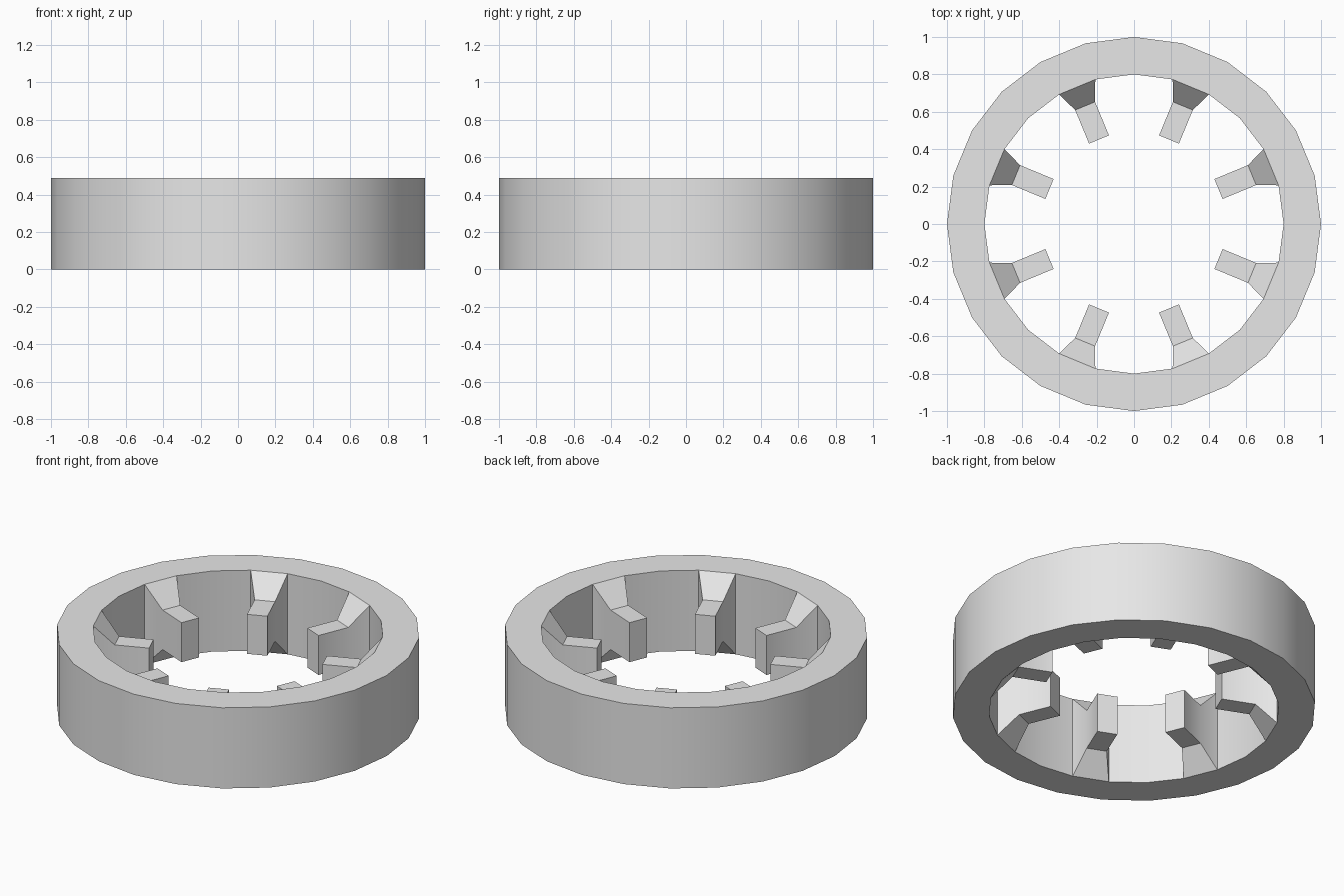
import bpy, bmesh
from math import cos, sin, radians

if "Cube" in bpy.data.objects:
    bpy.data.objects.remove(bpy.data.objects["Cube"])

SIDES = 24
HEIGHT = 0.49
R_OUT, R_IN = 1.0, 0.8

grey = bpy.data.materials.new("light grey")
grey.diffuse_color = (0.8, 0.8, 0.8, 1)
grey.use_nodes = True
grey.node_tree.nodes["Principled BSDF"].inputs["Base Color"].default_value = grey.diffuse_color

bm = bmesh.new()


def circle(r, z):
    return [bm.verts.new((r * cos(radians(15 * i)), r * sin(radians(15 * i)), z))
            for i in range(SIDES)]


def section(angle, r, half_w, z0, z1):
    """Rectangle across a tooth at distance r from the centre."""
    a = radians(angle)
    return [bm.verts.new((r * cos(a) - w * sin(a), r * sin(a) + w * cos(a), z))
            for w, z in ((-half_w, z0), (half_w, z0), (half_w, z1), (-half_w, z1))]


def bridge(a, b):
    for k in range(4):
        m = (k + 1) % 4
        bm.faces.new((a[k], a[m], b[m], b[k]))


# Ring walls, with openings on the inside where teeth grow out
ob, ot = circle(R_OUT, 0), circle(R_OUT, HEIGHT)
ib, it = circle(R_IN, 0), circle(R_IN, HEIGHT)
for i in range(SIDES):
    j = (i + 1) % SIDES
    bm.faces.new((ob[i], ob[j], ot[j], ot[i]))
    bm.faces.new((ot[i], ot[j], it[j], it[i]))
    bm.faces.new((ib[i], ib[j], ob[j], ob[i]))
    if i % 3 == 1:
        # Tooth: tapered root, then a straight tip
        root = [ib[i], ib[j], it[j], it[i]]
        neck = section(15 * i + 7.5, 0.683, 0.0575, 0.125, 0.365)
        tip = section(15 * i + 7.5, 0.489, 0.0575, 0.125, 0.365)
        bridge(root, neck)
        bridge(neck, tip)
        bm.faces.new(tip)
    else:
        bm.faces.new((ib[j], ib[i], it[i], it[j]))

bmesh.ops.recalc_face_normals(bm, faces=bm.faces[:])
mesh = bpy.data.meshes.new("internal_gear_ring")
bm.to_mesh(mesh)
bm.free()
mesh.materials.append(grey)
ring = bpy.data.objects.new("internal_gear_ring", mesh)
bpy.context.collection.objects.link(ring)

# Smooth round walls, sharp corners
bpy.context.view_layer.objects.active = ring
ring.select_set(True)
bpy.ops.object.shade_smooth_by_angle(angle=radians(25))
